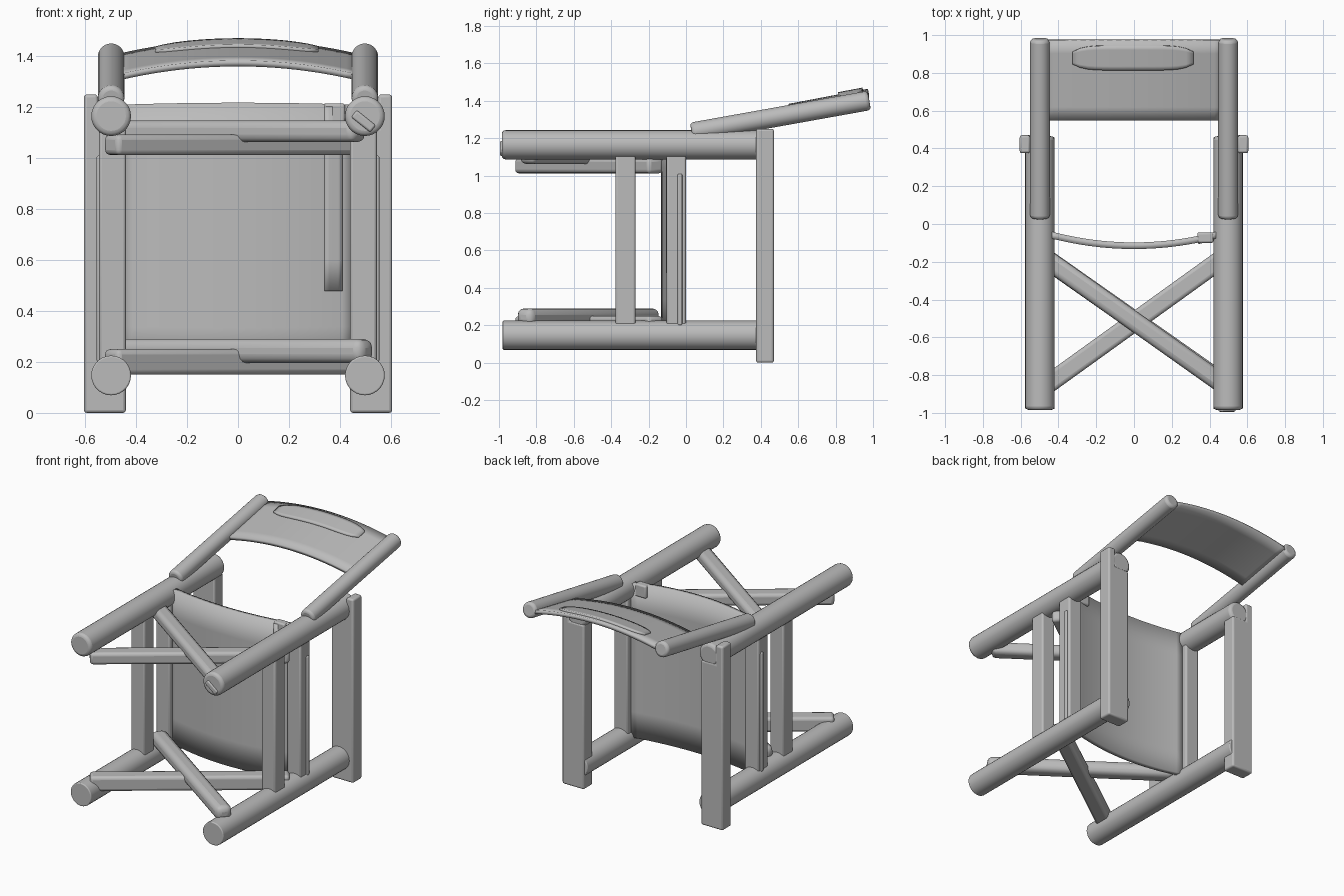
import bpy, bmesh
from math import radians
from mathutils import Vector, Matrix

if "Cube" in bpy.data.objects:
    bpy.data.objects.remove(bpy.data.objects["Cube"])

grey = bpy.data.materials.new("plain grey")
grey.use_nodes = True
grey.diffuse_color = (0.5, 0.5, 0.5, 1)
grey.node_tree.nodes["Principled BSDF"].inputs["Base Color"].default_value = (0.5, 0.5, 0.5, 1)


def finish(name, bm, bevel=0.0, solid=0.0):
    """Turn a bmesh into a shaded object with optional modifiers."""
    bmesh.ops.recalc_face_normals(bm, faces=bm.faces)
    mesh = bpy.data.meshes.new(name)
    bm.to_mesh(mesh)
    bm.free()
    mesh.materials.append(grey)
    obj = bpy.data.objects.new(name, mesh)
    bpy.context.collection.objects.link(obj)
    if solid:
        mod = obj.modifiers.new("thickness", "SOLIDIFY")
        mod.thickness = solid
        mod.offset = 0
    if bevel:
        mod = obj.modifiers.new("rounding", "BEVEL")
        mod.width = bevel
        mod.segments = 3
        mod.limit_method = "ANGLE"
        mod.angle_limit = radians(40)
    bpy.ops.object.select_all(action="DESELECT")
    obj.select_set(True)
    bpy.context.view_layer.objects.active = obj
    bpy.ops.object.shade_smooth_by_angle(angle=radians(40))
    return obj


def box(name, low, high, bevel=0.012):
    low, high = Vector(low), Vector(high)
    bm = bmesh.new()
    bmesh.ops.create_cube(bm, size=1, matrix=Matrix.Translation((low + high) / 2)
                          @ Matrix.Diagonal((*(high - low), 1)))
    return finish(name, bm, bevel)


def rod(name, start, end, radius, bevel):
    start, end = Vector(start), Vector(end)
    axis = end - start
    bm = bmesh.new()
    turn = axis.to_track_quat("Z", "Y").to_matrix().to_4x4()
    bmesh.ops.create_cone(bm, cap_ends=True, segments=28, radius1=radius, radius2=radius,
                          depth=axis.length, matrix=Matrix.Translation((start + end) / 2) @ turn)
    return finish(name, bm, bevel)


def brace(name, start, end, width, height, bevel):
    """Rounded horizontal bar between two points."""
    start, end = Vector(start), Vector(end)
    axis = end - start
    bm = bmesh.new()
    turn = axis.to_track_quat("X", "Z").to_matrix().to_4x4()
    bmesh.ops.create_cube(bm, size=1, matrix=Matrix.Translation((start + end) / 2) @ turn
                          @ Matrix.Diagonal((axis.length, width, height, 1)))
    return finish(name, bm, bevel)


def sheet(name, surface, us, vs, thickness, steps=20):
    """Curved cloth panel following surface(u, v)."""
    bm = bmesh.new()
    bmesh.ops.create_grid(bm, x_segments=steps, y_segments=6, size=0.5)
    for v in bm.verts:
        u = us[0] + (us[1] - us[0]) * (v.co.x + 0.5)
        w = vs[0] + (vs[1] - vs[0]) * (v.co.y + 0.5)
        v.co = surface(u, w)
    return finish(name, bm, solid=thickness)


# Side frames
for side, s in (("left", 1), ("right", -1)):
    def span(a, b):
        return sorted((s * a, s * b))

    x = 0.498 * s
    rod(side + "_upper_rail", (x, -0.985, 1.165), (x, 0.465, 1.165), 0.078, 0.02)
    rod(side + "_lower_rail", (x, -0.98, 0.147), (x, 0.46, 0.147), 0.078, 0.006)

    # Post, narrowed at the top where it passes outside the rail
    bm = bmesh.new()
    outline = [(0.44, 0), (0.605, 0), (0.605, 1.25), (0.55, 1.25), (0.55, 1.12), (0.44, 1.12)]
    face = bm.faces.new([bm.verts.new((s * px, 0.375, pz)) for px, pz in outline])
    ext = bmesh.ops.extrude_face_region(bm, geom=[face])
    bmesh.ops.translate(bm, vec=(0, 0.095, 0),
                        verts=[g for g in ext["geom"] if isinstance(g, bmesh.types.BMVert)])
    finish(side + "_post", bm, 0.012)

    # Uprights between the rails
    a, b = span(0.44, 0.545)
    box(side + "_front_upright", (a, -0.378, 0.19), (b, -0.27, 1.12))
    box(side + "_seat_upright", (a, -0.105, 0.19), (b, 0.0, 1.12))
    a, b = span(0.53, 0.555)
    box(side + "_seat_slat", (a, -0.045, 0.2), (b, -0.02, 1.01), 0.008)

    # Slanted back arm
    rod(side + "_back_arm", (x, 0.03, 1.232), (x, 0.98, 1.402), 0.052, 0.018)

# Crossed braces, upper and lower pair
brace("upper_brace_top", (-0.48, -0.175, 1.105), (0.48, -0.855, 1.105), 0.1, 0.085, 0.03)
brace("upper_brace_bottom", (-0.5, -0.88, 1.052), (0.5, -0.16, 1.052), 0.1, 0.08, 0.02)
brace("lower_brace_top", (-0.48, -0.175, 0.243), (0.51, -0.87, 0.243), 0.105, 0.095, 0.035)
brace("lower_brace_bottom", (-0.5, -0.88, 0.2), (0.5, -0.16, 0.2), 0.1, 0.1, 0.02)


# Cloth seat sling
def seat(x, z):
    bulge = 1 - (x / 0.45) ** 2
    return Vector((x, -0.055 - 0.06 * bulge, z + 0.015 * bulge * (z - 0.7)))


sheet("seat_sling", seat, (-0.45, 0.45), (0.165, 1.21), 0.035)
sheet("seat_strap", lambda x, z: seat(x, z) + Vector((0, -0.021, 0)),
      (0.34, 0.41), (0.48, 1.2), 0.009, 4)
box("strap_buckle", (0.335, -0.1, 1.13), (0.42, -0.045, 1.215), 0.01)


# Cloth back panel with a raised grip pad
def back(x, y):
    bulge = 1 - (x / 0.47) ** 2
    return Vector((x, y, 1.317 + 0.19 * (y - 0.55) + 0.055 * bulge))


sheet("back_panel", back, (-0.47, 0.47), (0.55, 0.975), 0.024)
bm = bmesh.new()
bmesh.ops.create_grid(bm, x_segments=16, y_segments=6, size=1)
for v in bm.verts:
    taper = 1 - 0.5 * abs(v.co.x) ** 6
    v.co = back(-0.005 + 0.32 * v.co.x, 0.88 + 0.065 * v.co.y * taper) + Vector((0, 0, 0.015))
finish("back_grip_pad", bm, solid=0.018)

# Small peg on the front end of one rail
brace("rail_peg", (0.455, -0.985, 1.175), (0.53, -0.985, 1.115), 0.018, 0.035, 0.008)
